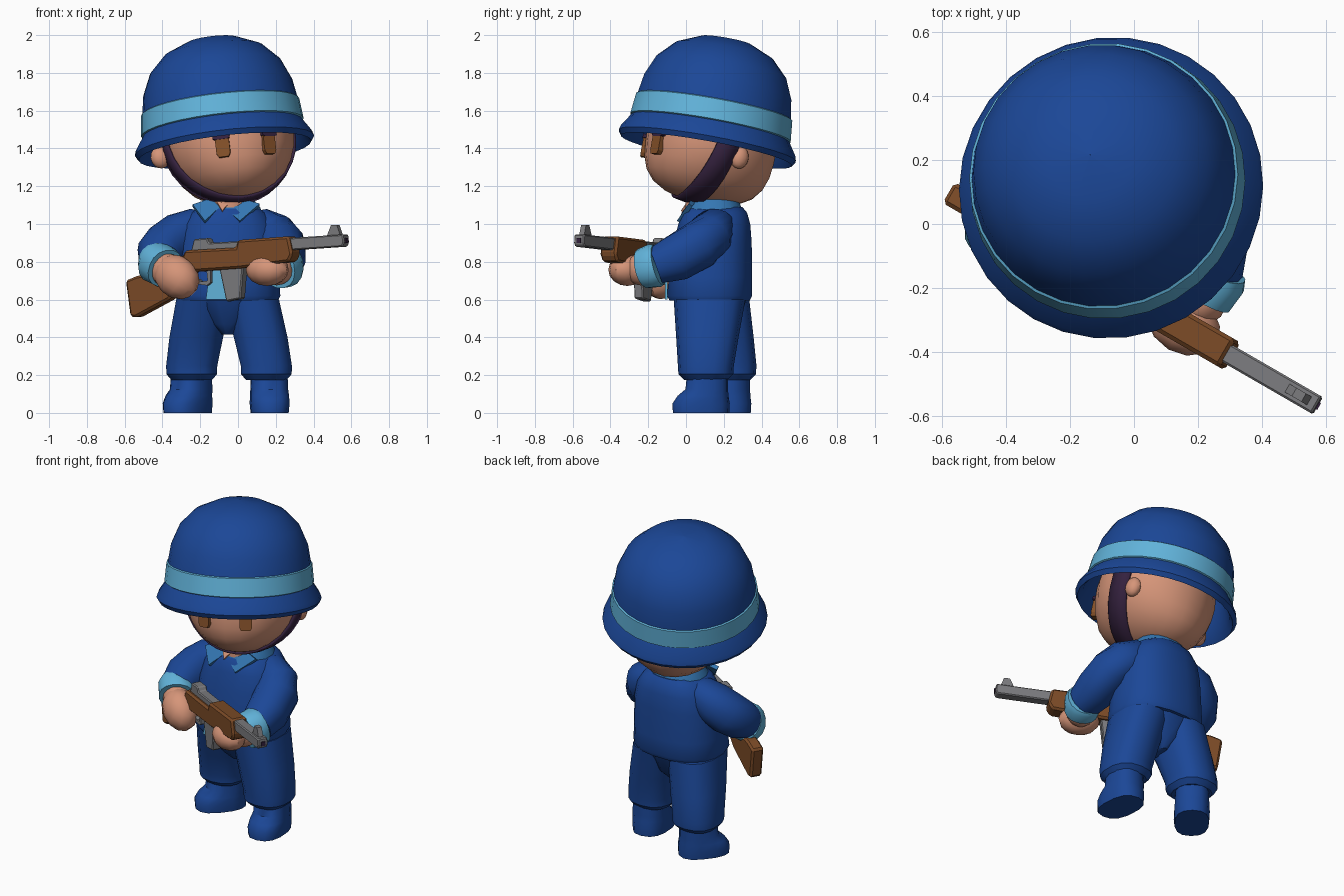
import bpy, bmesh, math
from mathutils import Vector, Matrix

cube = bpy.data.objects.get("Cube")
if cube:
    bpy.data.objects.remove(cube, do_unlink=True)


def material(name, colour):
    mat = bpy.data.materials.new(name)
    mat.use_nodes = True
    mat.diffuse_color = (*colour, 1)
    mat.node_tree.nodes["Principled BSDF"].inputs["Base Color"].default_value = (*colour, 1)
    return mat


BLUE = material("uniform blue", (.011, .063, .31))
CYAN = material("light blue trim", (.12, .45, .7))
COLLAR = material("collar blue", (.035, .185, .45))
SKIN = material("skin", (.67, .3, .19))
WOOD = material("brown wood", (.2, .07, .02))
METAL = material("grey metal", (.2, .2, .21))
DARK = material("dark purple leather", (.036, .016, .05))
EYE = material("eye brown", (.23, .08, .022))


def finish(name, bm, mats, matrix=Matrix(), angle=35, bevel=0):
    bm.transform(matrix)
    bmesh.ops.recalc_face_normals(bm, faces=bm.faces)
    mesh = bpy.data.meshes.new(name)
    bm.to_mesh(mesh)
    bm.free()
    for mat in mats:
        mesh.materials.append(mat)
    obj = bpy.data.objects.new(name, mesh)
    bpy.context.collection.objects.link(obj)
    if bevel:
        mod = obj.modifiers.new("soft edges", 'BEVEL')
        mod.width = bevel
    if angle:
        bpy.ops.object.select_all(action='DESELECT')
        obj.select_set(True)
        bpy.context.view_layer.objects.active = obj
        bpy.ops.object.shade_smooth_by_angle(angle=math.radians(angle))
    return obj


def tube(name, mat, rings, axis=None, sides=16, power=2.2, matrix=Matrix(), angle=40):
    """Loft through rings (x, y, z, width radius, depth radius)."""
    bm = bmesh.new()
    centres = [Vector(r[:3]) for r in rings]
    loops = []
    for i, r in enumerate(rings):
        t = axis or (centres[min(i + 1, len(rings) - 1)] - centres[max(i - 1, 0)]).normalized()
        ref = Vector((0, 1, 0)) if abs(t.z) > .9 else Vector((0, 0, 1))
        side = ref.cross(t).normalized()
        up = t.cross(side)
        loop = []
        for k in range(sides):
            a = math.tau * (k + .5) / sides
            c, s = (math.copysign(abs(v) ** (2 / power), v) for v in (math.cos(a), math.sin(a)))
            loop.append(bm.verts.new(centres[i] + side * c * r[3] + up * s * r[4]))
        loops.append(loop)
    for a, b in zip(loops, loops[1:]):
        for k in range(sides):
            n = (k + 1) % sides
            bm.faces.new((a[k], a[n], b[n], b[k]))
    bm.faces.new(loops[0])
    bm.faces.new(loops[-1])
    return finish(name, bm, [mat], matrix, angle)


def prism(name, mat, outline, depth, matrix=Matrix(), bevel=0):
    """Extrude an x-z outline symmetrically along y."""
    bm = bmesh.new()
    face = bm.faces.new([bm.verts.new((x, -depth / 2, z)) for x, z in outline])
    new = bmesh.ops.extrude_face_region(bm, geom=[face])["geom"]
    bmesh.ops.translate(bm, vec=(0, depth, 0), verts=[v for v in new if isinstance(v, bmesh.types.BMVert)])
    return finish(name, bm, [mat], matrix, 0, bevel)


def blob(name, mat, centre, size, yaw=0, parent=Matrix(), pitch=0):
    bm = bmesh.new()
    bmesh.ops.create_uvsphere(bm, u_segments=12, v_segments=8, radius=1)
    m = Matrix.Translation(centre) @ Matrix.Rotation(math.radians(yaw), 4, 'Z')
    m = parent @ m @ Matrix.Rotation(math.radians(pitch), 4, 'Y') @ Matrix.Diagonal((*size, 1))
    return finish(name, bm, [mat], m)


UP = Vector((0, 0, 1))
TILT = UP.rotation_difference(Vector((-.115, .18, 1))).to_matrix().to_4x4()

# Helmet: one lathed shell, outside then inside, with a painted band
helmet = [(.46, -.022), (.478, .005), (.47, .03), (.425, .098), (.433, .103), (.422, .212),
          (.414, .217), (.397, .32), (.35, .428), (.262, .518), (.135, .574), (.001, .588)]
lining = [(.46, -.022), (.435, .01), (.395, .11), (.375, .3), (.2, .47), (.001, .52)]
bm = bmesh.new()
SEG = 30
for profile in (helmet, lining):
    loops = [[bm.verts.new((r * math.cos(math.tau * k / SEG), r * math.sin(math.tau * k / SEG), h))
              for k in range(SEG)] for r, h in profile]
    for i, (a, b) in enumerate(zip(loops, loops[1:])):
        for k in range(SEG):
            n = (k + 1) % SEG
            face = bm.faces.new((a[k], a[n], b[n], b[k]))
            face.material_index = int(profile is helmet and i in (3, 4, 5))
bmesh.ops.remove_doubles(bm, verts=bm.verts, dist=.0005)
finish("helmet", bm, [BLUE, CYAN], Matrix.Translation((-.071, .112, 1.41)) @ TILT, 30)

# Head, turned and tilted with the helmet
HEAD = Matrix.Translation((-.05, .137, 1.447)) @ TILT @ Matrix.Rotation(math.radians(15), 4, 'Z')


def head_point(d, grow=1.0):
    """Surface of the head in a direction: round from the front, boxier from the side."""
    d = d.normalized()
    full = 1 + .42 * d.z ** 2 if d.z < 0 else 1
    return Vector((.348 * d.x, .348 * d.y * full, .345 * d.z)) * grow


bm = bmesh.new()
bmesh.ops.create_uvsphere(bm, u_segments=20, v_segments=14, radius=1)
for v in bm.verts:
    v.co = head_point(v.co)
finish("head", bm, [SKIN], HEAD)

# Chin strap following the head, wider towards the helmet
bm = bmesh.new()
rows = []
for i in range(19):
    a = math.pi * i / 18
    c, s = math.cos(a), math.sin(a)
    wide = .12 + .05 * abs(c)
    rows.append([bm.verts.new(head_point(Vector((c, .06 + w - .22 * s, .1 - 1.1 * s)), 1.012))
                 for w in (-wide, 0, wide)])
for a, b in zip(rows, rows[1:]):
    for k in range(2):
        bm.faces.new((a[k], a[k + 1], b[k + 1], b[k]))
strap = finish("chin_strap", bm, [DARK], HEAD)
solid = strap.modifiers.new("thickness", 'SOLIDIFY')
solid.thickness = .016
solid.offset = 0

# Eyes, brows and ears
for side, label in ((1, "left"), (-1, "right")):
    for part, mat, height, w, h in (("eye", EYE, -.108, .037, .05), ("brow", DARK, -.046, .045, .012)):
        spot = head_point(Vector((side * .38, -.94, height / .345)))
        m = HEAD @ Matrix.Translation(spot) @ Matrix.Rotation(side * .35, 4, 'Z')
        outline = [(-w, -h * .6), (-w * .7, -h), (w * .7, -h), (w, -h * .6), (w, h), (-w, h)]
        prism(label + "_" + part, mat, outline, .03, m)
blob("left_ear", SKIN, (.315, .085, -.1), (.04, .05, .06), 0, HEAD)
blob("right_ear", SKIN, (-.365, .06, -.06), (.055, .045, .06), 0, HEAD)

# Neck, jacket and collar
tube("neck", SKIN, [(-.05, .12, 1, .12, .13), (-.05, .12, 1.2, .11, .12)], UP)
tube("jacket", BLUE, [(-.055, .125, .595, .27, .215), (-.055, .125, .62, .282, .228), (-.055, .13, .72, .275, .222),
                      (-.05, .14, .9, .265, .21), (-.05, .15, 1.0, .24, .192), (-.05, .15, 1.06, .2, .175),
                      (-.05, .15, 1.09, .15, .15)], UP, 20, 2.4)
tube("collar", COLLAR, [(-.05, .145, 1.05, .18, .16), (-.05, .145, 1.085, .172, .152),
                        (-.05, .15, 1.14, .125, .125)], UP)
LEAN = Matrix.Translation((-.05, -.038, 1.01)) @ Matrix.Rotation(-.6, 4, 'X')
prism("right_collar_flap", COLLAR, [(-.045, .09), (-.125, 0), (-.19, .105), (-.08, .15)], .025, LEAN)
prism("left_collar_flap", COLLAR, [(-.02, .08), (.06, 0), (.165, .11), (.05, .15)], .025, LEAN)
prism("throat", SKIN, [(-.08, .15), (-.05, .09), (-.033, .055), (-.018, .08), (.04, .15)], .05, LEAN)
prism("shirt_front", CYAN, [(-.17, .6), (.03, .6), (.02, .76), (-.15, .76)], .012, Matrix.Translation((0, -.104, 0)))

# Trousers
tube("trouser_seat", BLUE, [(-.055, .13, .415, .03, .09), (-.055, .13, .47, .1, .15),
                            (-.055, .13, .62, .26, .2)], UP)
legs = {"left": (.075, .125, .15, .105), "right": (-.185, .145, -.245, .225)}
for label, (x, y, fx, fy) in legs.items():
    rings = [(fx, fy, .175, .11, .115), (fx, fy, .205, .137, .145), (fx, fy, .25, .138, .148)]
    rings += [(x * .4 + fx * .6, y * .4 + fy * .6, .4, .145, .165), (x, y, .6, .145, .19)]
    tube(label + "_trouser_leg", BLUE, rings, UP, 14, 2.5)

# Boots: soles widen forward, right one turned outwards
boot = [(0, -.035, 0, .1, .15), (0, -.035, .05, .105, .152), (0, -.025, .09, .103, .135),
        (0, -.005, .125, .1, .113), (0, 0, .26, .095, .105)]
for label, x, y, yaw in (("left", .165, .115, 4), ("right", -.245, .23, -38)):
    m = Matrix.Translation((x, y, 0)) @ Matrix.Rotation(math.radians(yaw), 4, 'Z')
    tube(label + "_boot", BLUE, boot, UP, 14, 2.5, m)

# Sleeves, cuffs and hands
tube("left_sleeve", BLUE, [(.02, .16, 1, .06, .06), (.12, .155, .985, .105, .1), (.185, .13, .945, .12, .12),
                           (.225, .07, .89, .128, .128), (.24, -.05, .82, .12, .125), (.24, -.16, .78, .1, .1)])
tube("left_cuff", CYAN, [(.253, -.145, .785, .1, .108), (.246, -.165, .78, .108, .117), (.213, -.222, .765, .1, .108)])
tube("right_sleeve", BLUE, [(-.11, .17, 1, .06, .06), (-.225, .165, .985, .105, .1), (-.305, .155, .945, .12, .12),
                            (-.37, .12, .89, .128, .128), (-.415, .06, .84, .122, .122), (-.425, -.01, .795, .1, .1)])
tube("right_cuff", CYAN, [(-.43, .02, .81, .1, .105), (-.425, -.005, .795, .112, .115),
                          (-.385, -.065, .765, .105, .105)])
blob("left_hand", SKIN, (.155, -.31, .757), (.12, .095, .085), -30)
blob("right_hand", SKIN, (-.325, -.12, .72), (.135, .1, .11), -30, pitch=35)
blob("left_wrist", SKIN, (.205, -.24, .76), (.09, .08, .085), 20)
blob("right_wrist", SKIN, (-.375, -.08, .755), (.09, .08, .09), -30)

# Rifle: outlines drawn as seen from the front, then swung onto its aim line
AIM = Matrix.Translation((0, -.236, 0)) @ Matrix.Rotation(math.radians(-30), 4, 'Z') @ Matrix.Diagonal((1.155, 1, 1, 1))
prism("rifle_butt", WOOD, [(-.58, .7), (-.555, .51), (-.525, .505), (-.35, .6), (-.2, .77), (-.26, .85),
                           (-.37, .75), (-.52, .725)], .075, AIM, .012)
prism("rifle_body", WOOD, [(-.285, .79), (-.26, .745), (.03, .765), (.29, .8), (.31, .84), (.29, .935),
                           (.02, .915), (.01, .875), (-.26, .86)], .1, AIM, .012)
prism("rifle_receiver", METAL, [(-.24, .84), (.03, .86), (.03, .91), (-.14, .9), (-.15, .925), (-.22, .92)], .06, AIM, .006)
prism("rifle_barrel", METAL, [(.27, .86), (.565, .88), (.575, .9), (.57, .945), (.27, .925)], .062, AIM, .006)
prism("front_sight", METAL, [(.475, .93), (.55, .935), (.53, .995), (.5, .995)], .03, AIM)
prism("muzzle_bore", DARK, [(.57, .9), (.578, .9), (.578, .925), (.57, .925)], .025, AIM)
prism("magazine", METAL, [(-.09, .78), (.04, .78), (.025, .605), (-.05, .59)], .055, AIM, .006)
prism("trigger_guard", METAL, [(-.22, .76), (-.14, .76), (-.14, .69), (-.16, .675), (-.2, .68), (-.22, .7),
                               (-.205, .71), (-.19, .695), (-.155, .7), (-.16, .75), (-.22, .75)], .025, AIM)
